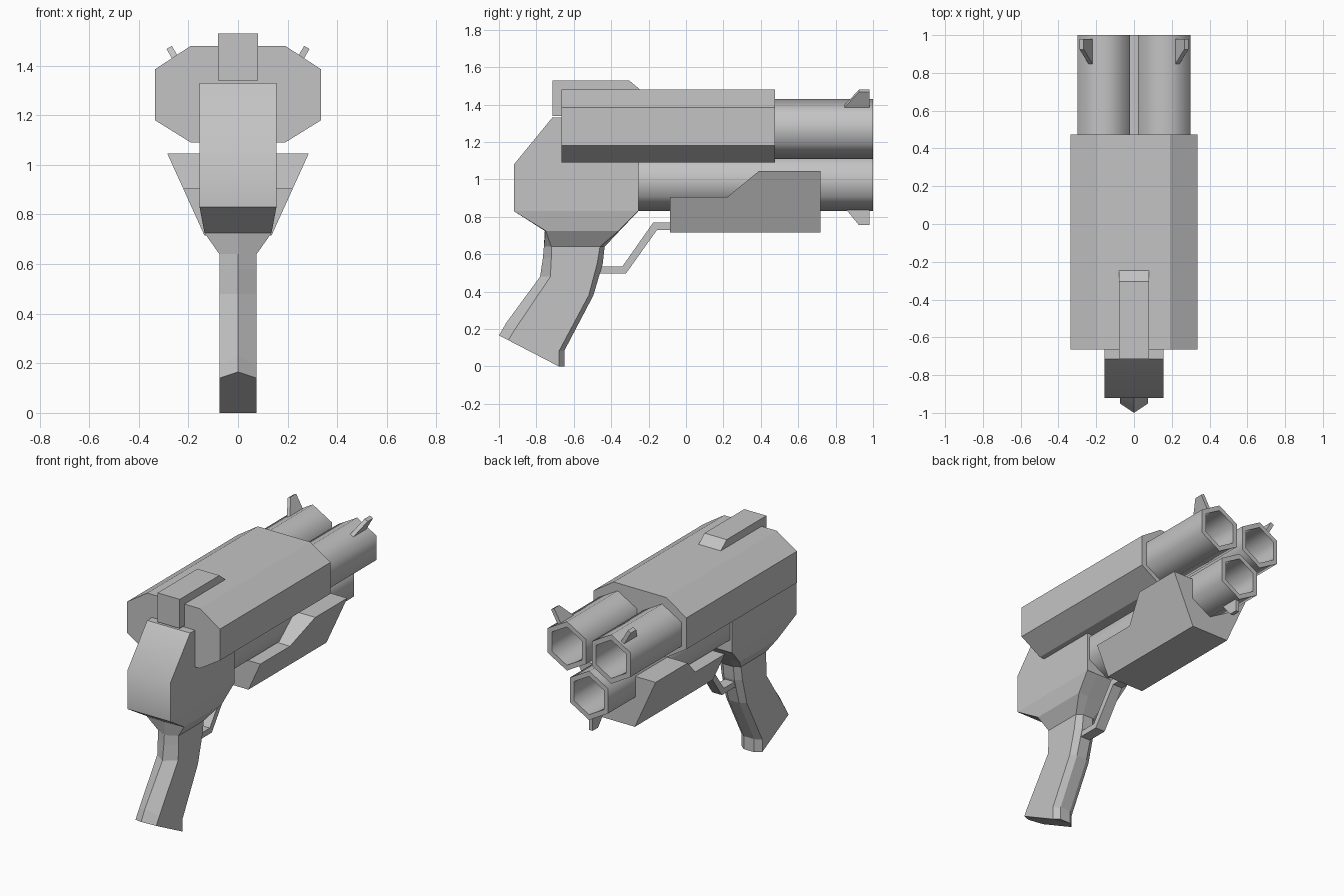
import bpy, bmesh, math
from mathutils import Vector

cube = bpy.data.objects.get("Cube")
if cube:
    bpy.data.objects.remove(cube, do_unlink=True)

grey = bpy.data.materials.new("plain grey")
grey.use_nodes = True
colour = (0.55, 0.55, 0.55, 1)
grey.diffuse_color = colour
grey.node_tree.nodes["Principled BSDF"].inputs["Base Color"].default_value = colour


def finish(name, bm, smooth=None):
    bmesh.ops.recalc_face_normals(bm, faces=bm.faces)
    mesh = bpy.data.meshes.new(name)
    bm.to_mesh(mesh)
    bm.free()
    mesh.materials.append(grey)
    ob = bpy.data.objects.new(name, mesh)
    bpy.context.collection.objects.link(ob)
    if smooth:
        bpy.ops.object.select_all(action="DESELECT")
        ob.select_set(True)
        bpy.context.view_layer.objects.active = ob
        bpy.ops.object.shade_smooth_by_angle(angle=math.radians(smooth))
    return ob


def loft(name, rings, smooth=None, closed=False):
    """Skin rings of equal length; cap the ends unless the rings form a loop."""
    bm = bmesh.new()
    loops = [[bm.verts.new(p) for p in ring] for ring in rings]
    pairs = list(zip(loops, loops[1:]))
    if closed:
        pairs.append((loops[-1], loops[0]))
    else:
        bm.faces.new(loops[0])
        bm.faces.new(loops[-1])
    for a, b in pairs:
        for i in range(len(a)):
            j = (i + 1) % len(a)
            bm.faces.new((a[i], a[j], b[j], b[i]))
    return finish(name, bm, smooth)


def slab(name, profile, half_width, smooth=None):
    """Side profile (y, z) widened to both sides; the width may depend on z."""
    width = half_width if callable(half_width) else lambda z: half_width
    return loft(name, [[(s * width(z), y, z) for y, z in profile] for s in (-1, 1)], smooth)


# Upper housing: eight-sided prism
half = [(0.19, 1.09), (0.335, 1.18), (0.335, 1.385), (0.19, 1.48)]
section = half + [(-x, z) for x, z in reversed(half)]
loft("upper_housing", [[(x, y, z) for x, z in section] for y in (-0.665, 0.475)])

# Rear sight block and main frame
slab("rear_sight_block", [(-0.715, 1.34), (-0.715, 1.53), (-0.305, 1.53),
                          (-0.245, 1.48), (-0.245, 1.34)], 0.08)
slab("frame", [(-0.92, 0.83), (-0.92, 1.08), (-0.715, 1.33),
               (-0.255, 1.33), (-0.255, 0.83)], 0.155, 42)

# Grip: half width, then (y, z) of back ridge, back edge, front edge, front strip
stations = [
    (0.075, (-1.0, 0.165), (-0.95, 0.14), (-0.68, 0.0), (-0.65, 0.0)),
    (0.075, (-0.96, 0.235), (-0.92, 0.19), (-0.68, 0.08), (-0.65, 0.085)),
    (0.075, (-0.78, 0.48), (-0.725, 0.48), (-0.52, 0.38), (-0.495, 0.38)),
    (0.075, (-0.765, 0.58), (-0.72, 0.58), (-0.475, 0.55), (-0.445, 0.55)),
    (0.075, (-0.76, 0.64), (-0.72, 0.64), (-0.46, 0.64), (-0.435, 0.64)),
    (0.135, (-0.755, 0.725), (-0.75, 0.725), (-0.36, 0.725), (-0.355, 0.725)),
    (0.155, (-0.92, 0.83), (-0.92, 0.83), (-0.257, 0.83), (-0.255, 0.83)),
]
rings = []
for w, ridge, back, front, strip in stations:
    side = [(w, *back), (w, *front), (w * 0.5, *strip)]
    rings.append([(0, *ridge)] + side + [(-x, y, z) for x, y, z in reversed(side)])
loft("grip", rings)


# Barrels: hollow six-sided tubes, each with a radial fin at the muzzle
def hexagon(cx, cz, r, y):
    return [(cx + r * math.sin(math.radians(60 * k)), y,
             cz + r * math.cos(math.radians(60 * k))) for k in range(6)]


fin_profile = [(0.835, 0.125), (0.925, 0.235), (0.98, 0.235), (0.98, 0.125)]
for side, cx, cz, start, angle in (("left", 0.16, 1.27, 0.3, 60),
                                   ("right", -0.16, 1.27, 0.3, 120),
                                   ("lower", 0, 0.99, -0.3, 270)):
    loft(side + "_barrel", [hexagon(cx, cz, 0.16, start), hexagon(cx, cz, 0.16, 1.0),
                            hexagon(cx, cz, 0.125, 1.0), hexagon(cx, cz, 0.125, 0.4)], 65)
    a = math.radians(angle)
    out, across = Vector((math.cos(a), 0, math.sin(a))), Vector((-math.sin(a), 0, math.cos(a)))
    centre = Vector((cx, 0, cz))
    loft(side + "_muzzle_fin", [[centre + out * r + across * t + Vector((0, y, 0))
                                 for y, r in fin_profile] for t in (-0.0125, 0.0125)])

# Flared fore grip under the lower barrel
slab("fore_grip", [(-0.085, 0.715), (-0.085, 0.905), (0.22, 0.905), (0.39, 1.045),
                   (0.72, 1.045), (0.72, 0.715)], lambda z: 0.135 + (z - 0.715) * 0.4545)

# Trigger guard strap
slab("trigger_guard", [(-0.08, 0.77), (-0.175, 0.77), (-0.34, 0.535), (-0.5, 0.535),
                       (-0.5, 0.498), (-0.32, 0.498), (-0.155, 0.73), (-0.08, 0.73)], 0.035)
